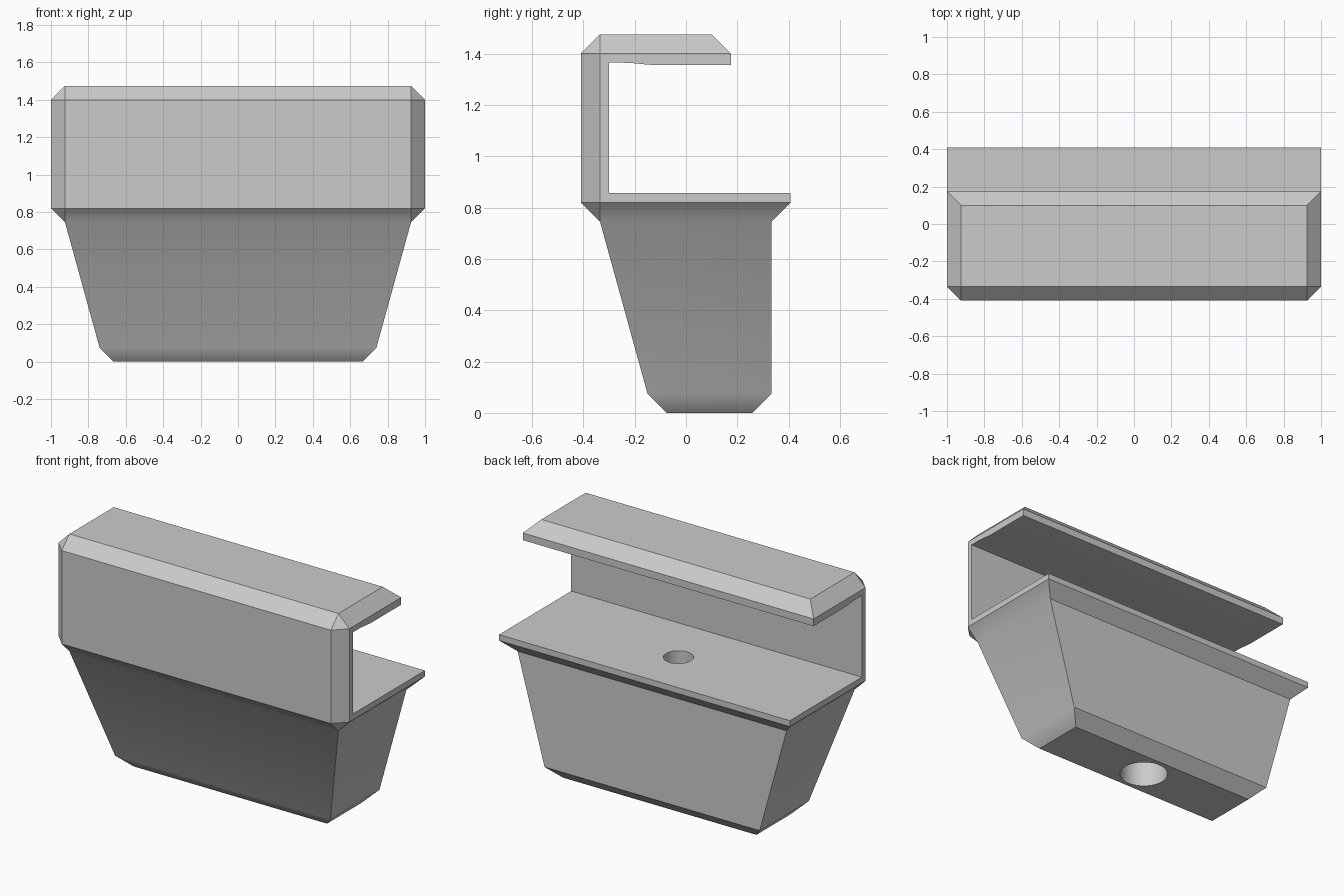
import bpy, bmesh, math

old = bpy.data.objects.get("Cube")
if old:
    bpy.data.objects.remove(old, do_unlink=True)

grey = bpy.data.materials.new("plain grey")
grey.use_nodes = True
colour = (0.6, 0.6, 0.6, 1)
grey.diffuse_color = colour
grey.node_tree.nodes["Principled BSDF"].inputs["Base Color"].default_value = colour

CHAMFER = 0.075


def loft(name, rings):
    """Solid skinned through rings of equal length."""
    bm = bmesh.new()
    loops = [[bm.verts.new(p) for p in ring] for ring in rings]
    n = len(loops[0])
    for low, high in zip(loops, loops[1:]):
        for i in range(n):
            j = (i + 1) % n
            bm.faces.new((low[i], low[j], high[j], high[i]))
    bm.faces.new(loops[0][::-1])
    bm.faces.new(loops[-1])
    bmesh.ops.remove_doubles(bm, verts=bm.verts, dist=1e-4)
    bmesh.ops.recalc_face_normals(bm, faces=bm.faces)
    mesh = bpy.data.meshes.new(name)
    bm.to_mesh(mesh)
    bm.free()
    mesh.materials.append(grey)
    obj = bpy.data.objects.new(name, mesh)
    bpy.context.collection.objects.link(obj)
    return obj


def section(z, x, front, back, c=0.0):
    """Rectangle with its two front corners cut by c."""
    return [(-x, back, z), (-x, front + c, z), (-x + c, front, z),
            (x - c, front, z), (x, front + c, z), (x, back, z)]


def circle(z, r, y, n=48):
    return [(r * math.cos(math.tau * i / n), y + r * math.sin(math.tau * i / n), z)
            for i in range(n)]


# Outer body: tapered foot, flange, tall front wall and top lip
body = loft("clip_bracket", [
    section(0, 0.665, -0.075, 0.258),
    section(0.075, 0.74, -0.15, 0.333),
    section(0.745, 0.925, -0.335, 0.333),
    section(0.82, 1, -0.41, 0.408, CHAMFER),
    section(0.9, 1, -0.41, 0.408, CHAMFER),
    section(0.9, 1, -0.41, 0.175, CHAMFER),
    section(1.4, 1, -0.41, 0.175, CHAMFER),
    section(1.475, 0.925, -0.335, 0.1),
])

# Open slot between flange and lip, with a slightly thicker lip end
slot_profile = [(-0.3, 0.857), (0.6, 0.857), (0.6, 1.355), (-0.12, 1.355),
                (-0.17, 1.359), (-0.22, 1.364), (-0.3, 1.365)]
slot = loft("slot_cutter", [[(x, y, z) for y, z in slot_profile] for x in (-1.2, 1.2)])

# Stepped screw hole: wide from below, narrow through the flange
screw_hole = loft("screw_hole_cutter", [
    circle(-0.1, 0.14, 0.09), circle(0.65, 0.14, 0.09),
    circle(0.65, 0.085, 0.075), circle(1.1, 0.085, 0.075),
])

bpy.context.view_layer.objects.active = body
for cutter in (slot, screw_hole):
    cutter.hide_render = True
    mod = body.modifiers.new("cut", "BOOLEAN")
    mod.operation = "DIFFERENCE"
    mod.solver = "EXACT"
    mod.object = cutter
    bpy.ops.object.modifier_apply(modifier=mod.name)
    bpy.data.objects.remove(cutter, do_unlink=True)

# Soft shading only over shallow edges
bpy.ops.object.select_all(action="DESELECT")
body.select_set(True)
bpy.ops.object.shade_smooth_by_angle(angle=math.radians(30.5))
